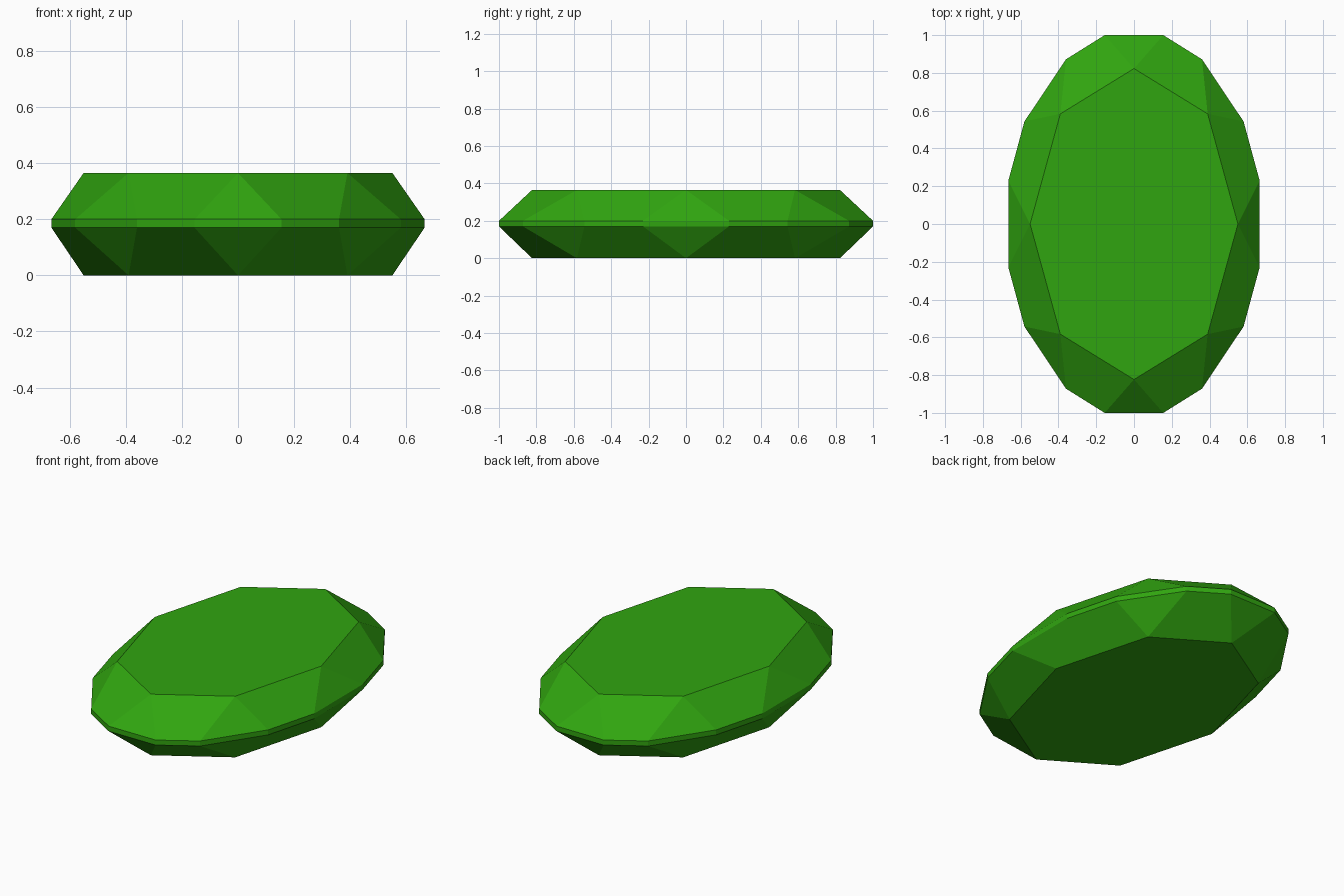
import bpy, bmesh

if "Cube" in bpy.data.objects:
    bpy.data.objects.remove(bpy.data.objects["Cube"])

green = bpy.data.materials.new("gem green")
green.diffuse_color = (0.030, 0.376, 0.005, 1)
green.use_nodes = True
green.node_tree.nodes["Principled BSDF"].inputs["Base Color"].default_value = green.diffuse_color


def ring(quarter):
    """Mirror a quarter outline (from +x towards +y) into a full loop."""
    half = quarter + [(-x, y) for x, y in reversed(quarter) if x > 0]
    return half + [(-x, -y) for x, y in half if abs(y) > 0 or x == 0]


# Outlines of the flat table and of the wider girdle
table = ring([(0.55, 0), (0.39, 0.583)] + [(0, 0.823)])[:4] + [(-0.55, 0), (-0.39, -0.583), (0, -0.823), (0.39, -0.583)]
girdle = ring([(0.665, 0.23), (0.58, 0.543), (0.36, 0.872), (0.155, 1.0)])

bm = bmesh.new()


def add_loop(outline, z):
    return [bm.verts.new((x, y, z)) for x, y in outline]


bottom = add_loop(table, 0)
low = add_loop(girdle, 0.17)
high = add_loop(girdle, 0.20)
top = add_loop(table, 0.365)

# Flat table on both sides
bm.faces.new(top)
bm.faces.new(bottom[::-1])

# Thin vertical girdle band
for i in range(16):
    j = (i + 1) % 16
    bm.faces.new((low[i], low[j], high[j], high[i]))

# Crown and pavilion: alternating triangles and four-sided facets
for flat, rim in ((top, high), (bottom, low)):
    for i in range(8):
        j = (i + 1) % 8
        bm.faces.new((flat[i], rim[2 * i - 1], rim[2 * i]))
        bm.faces.new((flat[i], rim[2 * i], rim[2 * i + 1], flat[j]))

bmesh.ops.recalc_face_normals(bm, faces=bm.faces)
mesh = bpy.data.meshes.new("oval_gem")
bm.to_mesh(mesh)
bm.free()
mesh.materials.append(green)
gem = bpy.data.objects.new("oval_gem", mesh)
bpy.context.collection.objects.link(gem)
